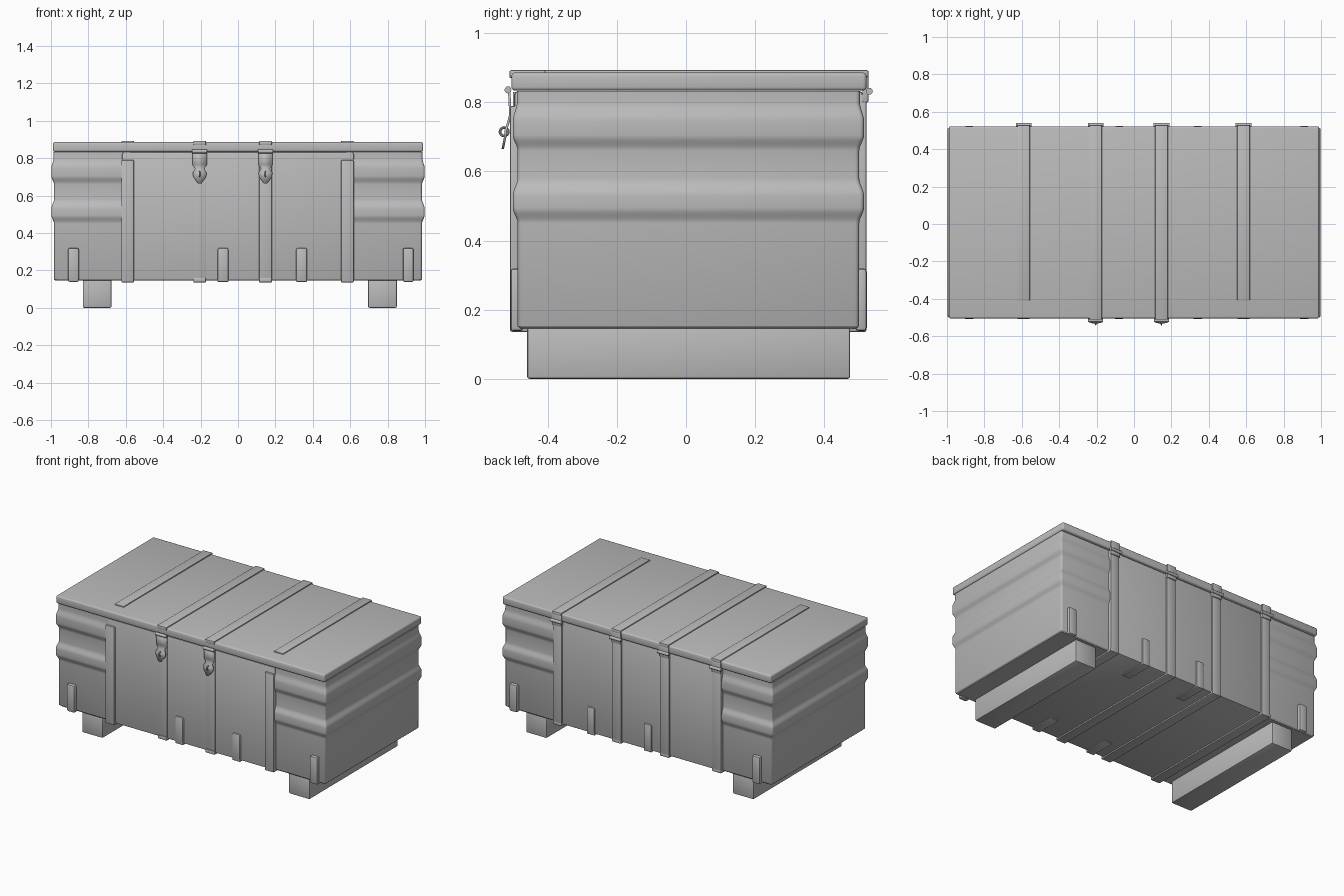
import bpy, bmesh, math
from mathutils import Matrix

if "Cube" in bpy.data.objects:
    bpy.data.objects.remove(bpy.data.objects["Cube"])

metal = bpy.data.materials.new("grey metal")
metal.diffuse_color = (0.5, 0.5, 0.5, 1)
metal.use_nodes = True
metal.node_tree.nodes["Principled BSDF"].inputs["Base Color"].default_value = metal.diffuse_color


def finish(bm, name):
    bmesh.ops.recalc_face_normals(bm, faces=bm.faces)
    me = bpy.data.meshes.new(name)
    bm.to_mesh(me)
    bm.free()
    me.materials.append(metal)
    ob = bpy.data.objects.new(name, me)
    bpy.context.collection.objects.link(ob)
    return ob


def box(name, x0, x1, y0, y1, z0, z1, bevel=0.006, seg=2):
    bm = bmesh.new()
    size = Matrix.Diagonal((x1 - x0, y1 - y0, z1 - z0, 1))
    pos = Matrix.Translation(((x0 + x1) / 2, (y0 + y1) / 2, (z0 + z1) / 2))
    bmesh.ops.create_cube(bm, size=1, matrix=pos @ size)
    if bevel:
        bmesh.ops.bevel(bm, geom=bm.edges[:], offset=bevel, segments=seg,
                        profile=0.5, affect='EDGES')
    return finish(bm, name)


def rod(name, x0, x1, y, z, r):
    bm = bmesh.new()
    m = Matrix.Translation(((x0 + x1) / 2, y, z)) @ Matrix.Rotation(math.pi / 2, 4, 'Y')
    bmesh.ops.create_cone(bm, cap_ends=True, segments=12, radius1=r, radius2=r,
                          depth=x1 - x0, matrix=m)
    return finish(bm, name)


CY = 0.007          # depth centre of the chest
FRONT, BACK = -0.497, 0.512

# Middle of the body, with plain panels
box("body_middle", -0.62, 0.62, FRONT, BACK, 0.145, 0.832, 0.01)

# Ribbed ends: corner-rounded outline lofted up a wavy wall profile
KEYS = [(0.145, -0.008), (0.153, 0), (0.45, 0), (0.495, 0.014), (0.53, 0.014),
        (0.58, 0), (0.66, 0), (0.705, 0.014), (0.745, 0.014), (0.80, 0.002),
        (0.832, 0.002)]


def wall_levels():
    levels = []
    for (za, oa), (zb, ob) in zip(KEYS, KEYS[1:]):
        n = 1 if oa == ob else 6
        for i in range(n):
            t = i / n
            s = t * t * (3 - 2 * t)
            levels.append((za + (zb - za) * t, oa + (ob - oa) * s))
    return levels + [KEYS[-1]]


def ribbed_end(name, side):
    bm = bmesh.new()
    rings, r = [], 0.012
    for z, off in wall_levels():
        hx, hy = 0.984 + off, 0.494 + off
        pts = [(0.58, -hy)]
        for a in range(-90, 1, 30):
            pts.append((hx - r + r * math.cos(math.radians(a)),
                        -hy + r + r * math.sin(math.radians(a))))
        pts += [(x, -y) for x, y in reversed(pts)]
        rings.append([bm.verts.new((side * x, y + CY, z)) for x, y in pts])
    for a, b in zip(rings, rings[1:]):
        for i in range(len(a)):
            j = (i + 1) % len(a)
            bm.faces.new((a[i], a[j], b[j], b[i]))
    bm.faces.new(rings[0])
    bm.faces.new(rings[-1])
    finish(bm, name)


ribbed_end("ribbed_end_left", -1)
ribbed_end("ribbed_end_right", 1)

# Lid with rounded edges
box("lid", -0.99, 0.99, -0.505, 0.522, 0.834, 0.886, 0.01, 3)

# Skids under the chest
for name, x in (("skid_left", -0.753), ("skid_right", 0.772)):
    box(name, x - 0.077, x + 0.077, -0.46, 0.475, 0.003 - 0.003, 0.16, 0.008)

# Straps round the lid, back and bottom, with hinges behind
STRAPS = (-0.59, -0.205, 0.147, 0.585)
for i, x in enumerate(STRAPS):
    outer = i in (0, 3)
    w = 0.034
    box("lid_strap", x - w, x + w, -0.41 if outer else -0.511, 0.528,
        0.87, 0.893, 0.005)
    box("bottom_strap", x - w, x + w, -0.507, 0.522, 0.136, 0.16, 0.005)
    box("back_strap", x - w, x + w, 0.49, 0.522, 0.136, 0.825, 0.006)
    box("front_strap", x - w, x + w, -0.509 if outer else -0.501, -0.48,
        0.136, 0.79 if outer else 0.83, 0.006 if outer else 0.003)
    box("hinge_leaf", x - 0.036, x + 0.036, 0.51, 0.528, 0.80, 0.875, 0.004)
    rod("hinge_pin", x - 0.042, x + 0.042, 0.53, 0.832, 0.01)

# Short stiffeners that wrap under the lower edge, front and back
for x in (-0.88, -0.08, 0.34, 0.91):
    w = 0.029
    box("front_stiffener", x - w, x + w, -0.508, -0.47, 0.138, 0.32, 0.01)
    box("back_stiffener", x - w, x + w, 0.49, 0.523, 0.138, 0.32, 0.01)
    if abs(x) < 0.6:
        box("front_foot_strip", x - w, x + w, -0.506, -0.33, 0.138, 0.16, 0.005)
        box("back_foot_strip", x - w, x + w, 0.33, 0.521, 0.138, 0.16, 0.005)

# Hasp latches: half outline of (half width, height, depth) mirrored in x
HASP = [(0.038, 0.845, -0.512), (0.038, 0.765, -0.508), (0.024, 0.745, -0.513),
        (0.037, 0.72, -0.521), (0.034, 0.70, -0.523), (0.008, 0.665, -0.53)]
for x in STRAPS[1:3]:
    bm = bmesh.new()
    rows = [[bm.verts.new((x + s * hw, y, z)) for s in (-1, 1)] for hw, z, y in HASP]
    for a, b in zip(rows, rows[1:]):
        bm.faces.new((a[0], a[1], b[1], b[0]))
    ob = finish(bm, "hasp")
    mod = ob.modifiers.new("thickness", 'SOLIDIFY')
    mod.thickness = 0.007
    mod.offset = 0
    rod("hasp_pin", x - 0.04, x + 0.04, -0.515, 0.836, 0.01)
    # staple loop through the hasp
    bpy.ops.mesh.primitive_torus_add(major_radius=0.012, minor_radius=0.004,
                                     major_segments=16, minor_segments=8,
                                     location=(x, -0.526, 0.715),
                                     rotation=(0, math.pi / 2, 0))
    staple = bpy.context.object
    staple.name = "staple"
    staple.data.materials.append(metal)

# Smooth shading with crisp edges
bpy.ops.object.select_all(action='SELECT')
bpy.context.view_layer.objects.active = bpy.data.objects["lid"]
bpy.ops.object.shade_smooth_by_angle(angle=math.radians(40))
